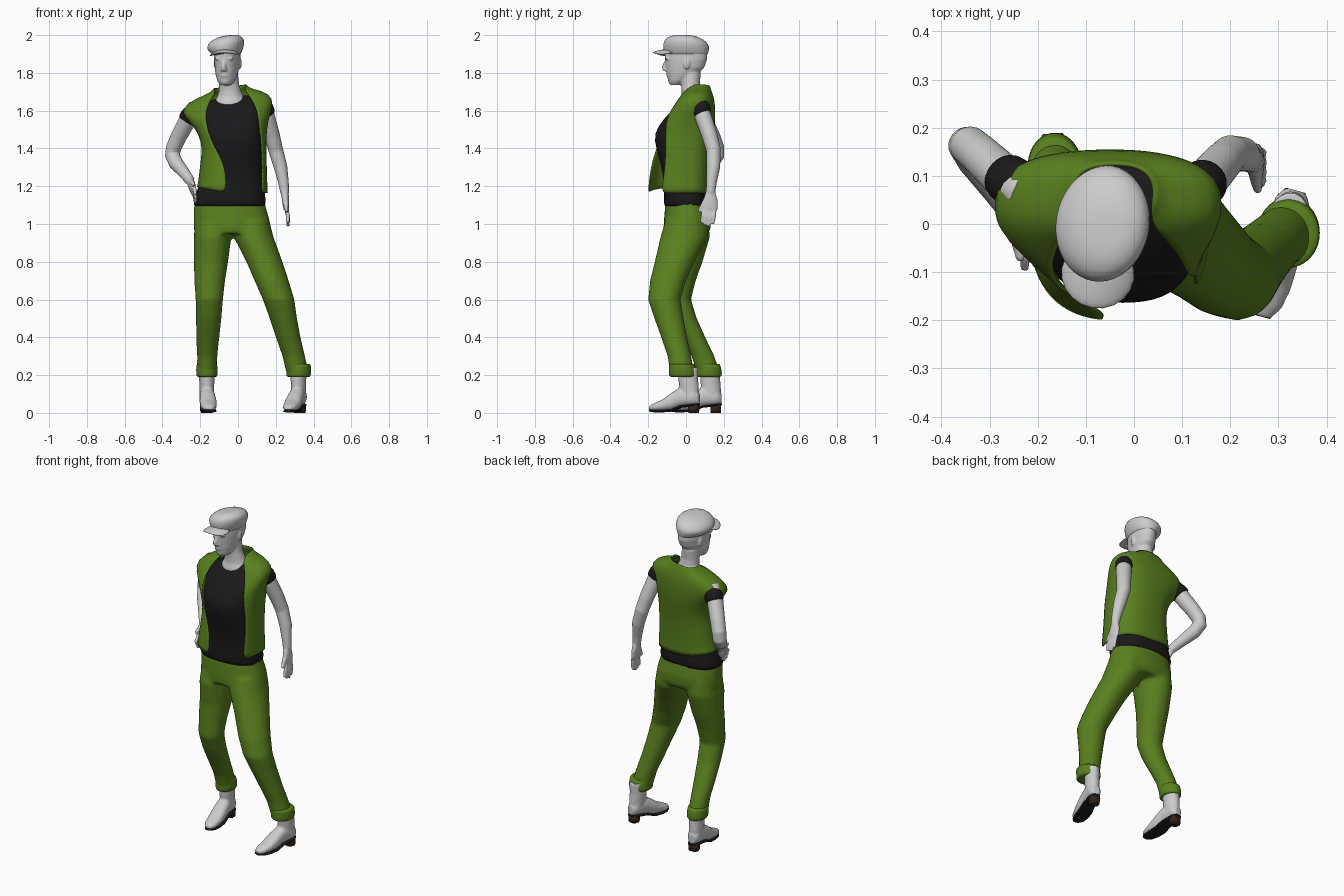
import bpy, bmesh, math
from mathutils import Vector, Matrix

X, Y, Z = Vector((1, 0, 0)), Vector((0, 1, 0)), Vector((0, 0, 1))


def colour(name, rgb):
    m = bpy.data.materials.new(name)
    m.diffuse_color = (*rgb, 1)
    return m


GREEN = colour("green cloth", (.1, .215, .013))
BLACK = colour("black cloth", (.01, .01, .011))
BROWN = colour("heel brown", (.035, .018, .01))


def spow(c, p):
    return math.copysign(abs(c) ** p, c)


def tube(bm, rows, side=X, axis=None, power=1, n=20):
    """Closed loft through rows of (x, y, z, radius along side, other radius)."""
    pts = [Vector(r[:3]) for r in rows]
    rings = []
    for i, r in enumerate(rows):
        t = axis or (pts[min(i + 1, len(pts) - 1)] - pts[max(i - 1, 0)]).normalized()
        u = (side - t * side.dot(t)).normalized()
        v = t.cross(u)
        rb = r[4] if len(r) > 4 else r[3]
        rings.append([bm.verts.new(pts[i] + u * r[3] * spow(math.cos(a), power) + v * rb * spow(math.sin(a), power))
                      for a in (2 * math.pi * k / n for k in range(n))])
    for a, b in zip(rings, rings[1:]):
        for k in range(n):
            bm.faces.new((a[k], a[(k + 1) % n], b[(k + 1) % n], b[k]))
    bm.faces.new(rings[0])
    bm.faces.new(rings[-1])


def ball(bm, c, r):
    bmesh.ops.create_uvsphere(bm, u_segments=20, v_segments=12, radius=1,
                              matrix=Matrix.Translation(c) @ Matrix.Diagonal((*r, 1)))


def finish(bm, name, mat=None, voxel=0, subsurf=0, thick=0, smooth=4):
    bmesh.ops.recalc_face_normals(bm, faces=bm.faces)
    me = bpy.data.meshes.new(name)
    for f in bm.faces:
        f.smooth = True
    bm.to_mesh(me)
    bm.free()
    ob = bpy.data.objects.new(name, me)
    bpy.context.collection.objects.link(ob)
    if mat:
        me.materials.append(mat)
    if subsurf:
        ob.modifiers.new("subdivide", 'SUBSURF').levels = subsurf
        ob.modifiers[-1].render_levels = subsurf
    if voxel:
        m = ob.modifiers.new("fuse", 'REMESH')
        m.mode, m.voxel_size, m.use_smooth_shade = 'VOXEL', voxel, True
        s = ob.modifiers.new("soften", 'SMOOTH')
        s.factor, s.iterations = .5, smooth
    if thick:
        m = ob.modifiers.new("thickness", 'SOLIDIFY')
        m.thickness, m.offset = thick, 0
    return ob


def tilt(bm, k, cx, z0, z1):
    """Raise the +x side, fading in between z0 and z1."""
    for v in bm.verts:
        w = min(max((v.co.z - z0) / (z1 - z0), 0), 1)
        v.co.z += k * w * (v.co.x - cx)


def turn_head(bm):
    bmesh.ops.rotate(bm, verts=bm.verts, cent=(-.058, 0, 0), matrix=Matrix.Rotation(math.radians(-10), 3, 'Z'))


# trousers: hips and both legs fused
bm = bmesh.new()
tube(bm, [(-.043, .005, 1.13, .183, .108), (-.043, .005, 1.09, .19, .116), (-.035, .008, 1.03, .2, .124),
          (-.03, .006, .98, .205, .125), (-.028, 0, .95, .2, .118)], axis=Z, power=.88, n=32)
tube(bm, [(-.13, .01, 1.02, .095, .11), (-.135, .003, .93, .1, .124), (-.143, -.01, .8, .091, .098),
          (-.15, -.03, .7, .082, .082), (-.152, -.045, .6, .073, .072), (-.155, -.01, .5, .068, .068),
          (-.16, .04, .4, .062, .063), (-.163, .09, .3, .054, .061), (-.165, .122, .2, .053, .063)], axis=Z)
tube(bm, [(.065, .005, 1.02, .1, .115), (.083, -.01, .93, .106, .126), (.14, -.06, .8, .096, .106),
          (.178, -.095, .7, .091, .096), (.215, -.115, .6, .084, .086), (.24, -.09, .5, .073, .078),
          (.266, -.063, .4, .066, .069), (.295, -.035, .3, .06, .063), (.318, -.018, .2, .06, .065)], axis=Z)
finish(bm, "trousers", GREEN, voxel=.01, smooth=8)

# turned-up cuffs
for name, x, y, rx, ry in (("right_cuff", -.165, .121, .057, .07), ("left_cuff", .321, -.017, .066, .074)):
    bm = bmesh.new()
    tube(bm, [(x, y, .19, rx - .008, ry - .008), (x, y, .192, rx, ry), (x, y, .225, rx, ry),
              (x, y - .006, .258, rx, ry - .004), (x, y - .006, .26, rx - .008, ry - .01)], axis=Z)
    finish(bm, name, GREEN, subsurf=1)

# boots with sole and heel block, built once in foot space and placed
FOOT = [(.06, .075, .022, .03), (.037, .085, .037, .043), (-.04, .085, .041, .052), (-.09, .06, .045, .047),
        (-.14, .04, .044, .031), (-.185, .03, .036, .021), (-.212, .025, .018, .012)]
for side_name, x, y, ang in (("right", -.165, .128, 4), ("left", .32, .012, -15)):
    place = Matrix.Translation((x, y, 0)) @ Matrix.Rotation(math.radians(ang), 4, 'Z')
    bm = bmesh.new()
    tube(bm, [(0, a, z, rx, rz) for a, z, rx, rz in FOOT], axis=Y, power=.9)
    tube(bm, [(0, .01, .08, .038, .047), (0, .004, .13, .039, .053), (0, 0, .18, .041, .053),
              (0, 0, .24, .042, .055)], axis=Z)
    finish(bm, side_name + "_boot", voxel=.006).matrix_world = place
    bm = bmesh.new()
    tube(bm, [(0, a, max(z - rz, .006), rx * .95, .006) for a, z, rx, rz in FOOT], axis=Y, power=.5)
    finish(bm, side_name + "_sole", BLACK).matrix_world = place
    bm = bmesh.new()
    tube(bm, [(0, .03, 0, .029, .027), (0, .03, .045, .033, .029)], axis=Z, power=.7)
    finish(bm, side_name + "_heel", BROWN).matrix_world = place

# black shirt
bm = bmesh.new()
tube(bm, [(-.045, .003, 1.092, .19, .117), (-.045, .003, 1.097, .196, .121), (-.036, .0, 1.2, .175, .116),
          (-.022, -.005, 1.3, .16, .122), (-.02, -.014, 1.4, .152, .145), (-.025, -.018, 1.48, .156, .156),
          (-.035, .01, 1.56, .168, .127), (-.04, .045, 1.63, .175, .085), (-.04, .06, 1.665, .12, .058),
          (-.04, .06, 1.675, .06, .04)], axis=Z, power=.8, n=28)
tilt(bm, .12, -.04, 1.45, 1.62)
finish(bm, "shirt", BLACK, subsurf=1)

# open waistcoat: z, centre x, y, half width, front depth, back depth, edge angles from the front
VEST = [(1.165, -.03, 0, .185, .198, .122, 55, -8), (1.22, -.028, 0, .18, .195, .121, 56, -7),
        (1.29, -.025, 0, .175, .186, .122, 58, -10), (1.36, -.022, 0, .17, .178, .127, 58, -20),
        (1.44, -.022, 0, .168, .174, .138, 57, -42), (1.53, -.038, .01, .192, .157, .142, 46, -37),
        (1.59, -.052, .03, .23, .128, .122, 37, -26), (1.64, -.056, .048, .24, .098, .102, 28, -21),
        (1.682, -.05, .056, .18, .08, .085, 29, -24), (1.7, -.044, .06, .11, .07, .072, 42, -40),
        (1.727, -.042, .062, .083, .056, .062, 75, -75)]
bm = bmesh.new()
grid = []
for z, cx, cy, rx, rf, rb, a0, a1 in VEST:
    row = []
    for k in range(29):
        a = math.radians(a0 + (360 + a1 - a0) * k / 28)
        c = spow(math.cos(a), .8)
        drop = .03 * max(0, -math.sin(a)) if z < 1.2 else 0
        row.append(bm.verts.new((cx + rx * spow(math.sin(a), .8), cy - (rf if c > 0 else rb) * c, z + drop)))
    grid.append(row)
for a, b in zip(grid, grid[1:]):
    for k in range(28):
        bm.faces.new((a[k], a[k + 1], b[k + 1], b[k]))
tilt(bm, .12, -.04, 1.45, 1.62)
finish(bm, "waistcoat", GREEN, subsurf=1, thick=.007)

# bare arms with hands: arm path, palm end, finger tip, direction the fingers spread
ARMS = [("right", [(-.22, .06, 1.62, .046), (-.262, .09, 1.56, .047), (-.315, .14, 1.46, .043),
                   (-.342, .163, 1.4, .041), (-.347, .165, 1.365, .04), (-.33, .135, 1.325, .039),
                   (-.285, .07, 1.27, .031), (-.252, .02, 1.228, .025)],
         (-.237, -.03, 1.18), (-.224, -.085, 1.125), Vector((0, .7, -.7))),
        ("left", [(.13, .07, 1.64, .044), (.15, .09, 1.57, .045), (.18, .125, 1.47, .042),
                  (.2, .146, 1.39, .039), (.226, .145, 1.3, .036), (.241, .135, 1.22, .028),
                  (.248, .13, 1.165, .024)], (.256, .127, 1.08), (.265, .108, .985), Y)]
for name, path, palm, tip, spread in ARMS:
    bm = bmesh.new()
    tube(bm, path, side=Y)
    w, p, t = Vector(path[-1][:3]), Vector(palm), Vector(tip)
    tube(bm, [(*w.lerp(p, -.25), .022, .02), (*w.lerp(p, .1), .029, .02), (*w.lerp(p, .5), .04, .019),
              (*w.lerp(p, 1.05), .041, .015)], side=spread)
    for k in (-1.5, -.5, .5, 1.5):
        b, e = p + spread * k * .019, t + spread * k * .02 + (p - t) * abs(k - .3) * .12
        tube(bm, [(*b.lerp(w, .2), .011), (*(b.lerp(e, .5) + X * .005), .0115), (*e, .009)], side=spread, n=8)
    b = w.lerp(p, .2) - spread * .01
    e = p.lerp(t, .15) - spread * .055
    tube(bm, [(*b, .015), (*b.lerp(e, .55), .014), (*e, .009)], side=X, n=8)
    finish(bm, name + "_arm", voxel=.005, smooth=3)

# short black sleeves
for name, rows in (("right_sleeve", [(-.19, .05, 1.61, .05), (-.235, .075, 1.592, .055), (-.27, .1, 1.552, .053),
                                     (-.271, .101, 1.55, .046)]),
                   ("left_sleeve", [(.1, .05, 1.645, .045), (.13, .07, 1.64, .052), (.15, .09, 1.58, .051),
                                    (.151, .091, 1.578, .045)])):
    bm = bmesh.new()
    tube(bm, rows, side=Y)
    finish(bm, name, BLACK, subsurf=1)

# head, neck, nose, lips, brow and ears
bm = bmesh.new()
tube(bm, [(-.057, -.055, 1.735, .028, .03), (-.057, -.042, 1.757, .045, .052), (-.057, -.02, 1.79, .057, .083),
          (-.057, -.005, 1.83, .064, .104), (-.057, 0, 1.87, .068, .113), (-.057, 0, 1.92, .068, .113),
          (-.057, 0, 1.96, .055, .085)], axis=Z, n=28)
tube(bm, [(-.057, -.098, 1.87, .009, .014), (-.057, -.114, 1.833, .013, .016), (-.057, -.108, 1.81, .018, .016)],
     axis=Z, n=10)
ball(bm, (-.057, -.093, 1.787), (.023, .012, .01))
ball(bm, (-.057, -.077, 1.756), (.024, .019, .015))
for s in (-1, 1):
    ball(bm, (-.057 + s * .028, -.092, 1.876), (.024, .015, .009))
    ball(bm, (-.057 + s * .066, .015, 1.85), (.009, .018, .03))
turn_head(bm)
tube(bm, [(-.035, .033, 1.615, .1, .07), (-.037, .034, 1.645, .088, .068), (-.04, .034, 1.675, .07, .058),
          (-.042, .028, 1.705, .059, .051), (-.048, .024, 1.74, .054, .05), (-.053, .022, 1.8, .052, .056)], axis=Z)
finish(bm, "head", voxel=.005, smooth=4)

# flat cap with peak
bm = bmesh.new()
tube(bm, [(-.062, .002, 1.893, .07, .112), (-.062, .002, 1.898, .075, .116), (-.064, 0, 1.918, .09, .122),
          (-.066, 0, 1.948, .103, .126), (-.062, -.008, 1.976, .09, .108), (-.057, -.014, 1.994, .055, .068),
          (-.057, -.014, 1.997, .02, .025)], axis=Z, n=20)
tilt(bm, .16, -.062, 1.9, 1.95)
turn_head(bm)
finish(bm, "cap", subsurf=1)
bm = bmesh.new()
ball(bm, (-.057, -.105, 1.915), (.076, .072, .01))
for v in bm.verts:
    v.co.z += .1 * (v.co.y + .105) - 3.5 * (v.co.x + .057) ** 2 + .06 * (v.co.x + .057)
turn_head(bm)
finish(bm, "cap_peak")
